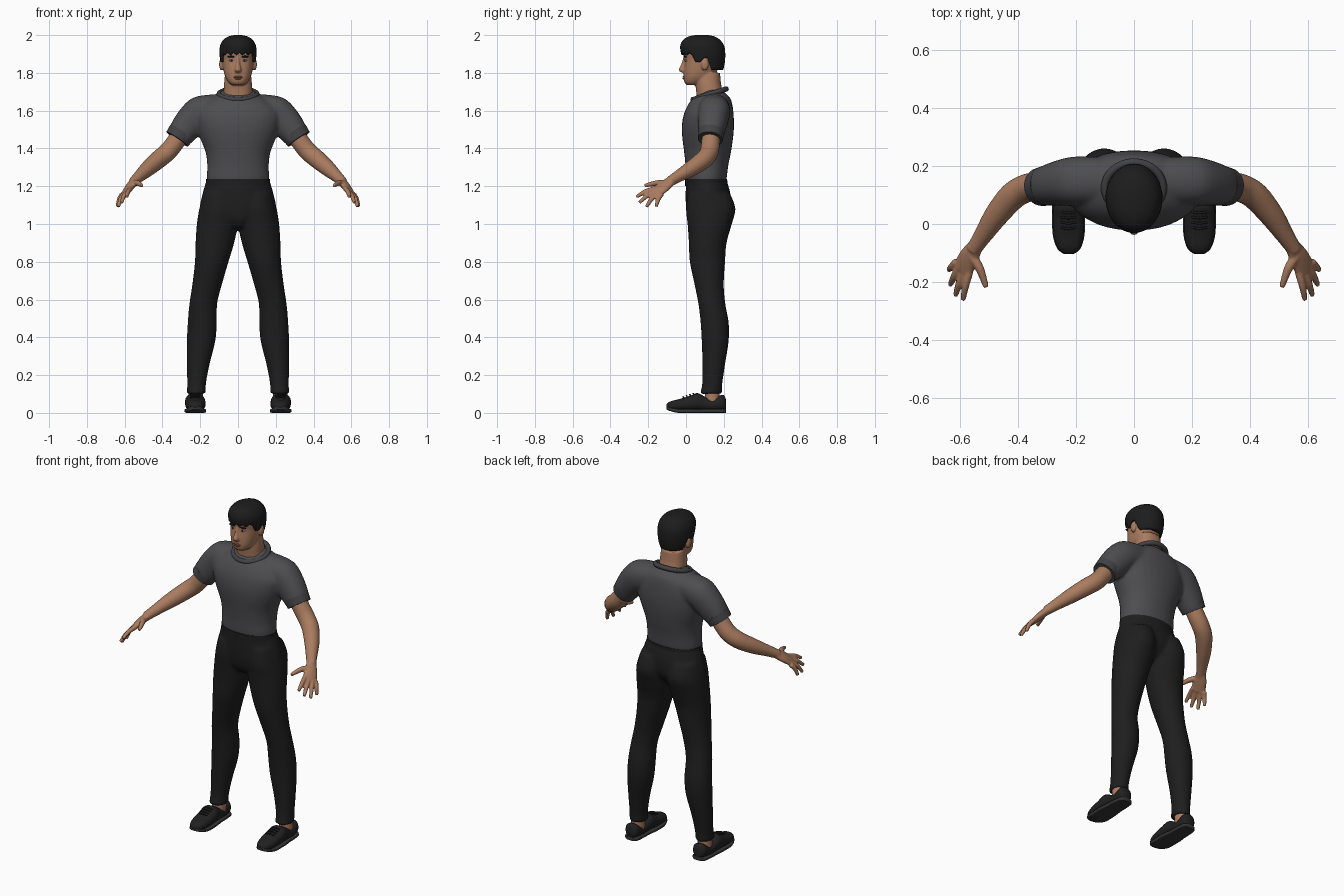
import bpy, bmesh, math
from mathutils import Vector

cube = bpy.data.objects.get("Cube")
if cube:
    bpy.data.objects.remove(cube, do_unlink=True)


def material(name, colour, rough=0.8):
    m = bpy.data.materials.new(name)
    m.use_nodes = True
    m.diffuse_color = (*colour, 1)
    node = m.node_tree.nodes["Principled BSDF"]
    node.inputs["Base Color"].default_value = (*colour, 1)
    node.inputs["Roughness"].default_value = rough
    return m


SKIN = material("skin", (0.40, 0.20, 0.115))
HAIR = material("dark hair", (0.012, 0.012, 0.012))
SHIRT = material("shirt grey", (0.075, 0.075, 0.082))
TRIM = material("trim grey", (0.055, 0.055, 0.061))
CLOTH = material("trouser black", (0.013, 0.013, 0.013))
SHOE = material("shoe black", (0.015, 0.015, 0.016))
SOLE = material("sole grey", (0.035, 0.035, 0.037))
LIP = material("lip", (0.27, 0.11, 0.075))
EYE = material("eye white", (0.42, 0.38, 0.34))


# Cross-section stations are (centre, half axis u, half axis v)
def levels(rows):
    """Horizontal sections from (z, x0, x1, y0, y1)."""
    return [(Vector(((a + b) / 2, (c + d) / 2, z)),
             Vector(((b - a) / 2, 0, 0)), Vector((0, (d - c) / 2, 0)))
            for z, a, b, c, d in rows]


def body(rows):
    """Symmetric horizontal sections from (z, half width, front, back)."""
    return levels([(z, -w, w, f, b) for z, w, f, b in rows])


def lengthwise(rows):
    """Sections across y from (y, x0, x1, z0, z1)."""
    return [(Vector(((a + b) / 2, y, (c + d) / 2)),
             Vector(((b - a) / 2, 0, 0)), Vector((0, 0, (d - c) / 2)))
            for y, a, b, c, d in rows]


def limb(rows, across=(0, 1, 0)):
    """Sections square to a path from (x, y, z, radius[, radius across])."""
    pts = [Vector(r[:3]) for r in rows]
    out = []
    for i, r in enumerate(rows):
        tangent = (pts[min(i + 1, len(pts) - 1)] - pts[max(i - 1, 0)]).normalized()
        v = Vector(across)
        v = (v - tangent * v.dot(tangent)).normalized()
        out.append((pts[i], v.cross(tangent) * r[3], v * r[-1]))
    return out


def ball(centre, size):
    out = []
    for k in range(9):
        a = math.pi * k / 8
        r = max(math.sin(a), 0.03)
        out.append((Vector(centre) - Vector((0, 0, size[2] * math.cos(a))),
                    Vector((size[0] * r, 0, 0)), Vector((0, size[1] * r, 0))))
    return out


def flip(stations, side=-1):
    return [tuple(Vector((side * v.x, v.y, v.z)) for v in s) for s in stations]


def loft(bm, stations, p, n, sub=4):
    pts = [stations[0]] + stations + [stations[-1]]
    rings = []
    for i in range(1, len(pts) - 2):
        for k in range(sub + (i == len(pts) - 3)):
            t = k / sub
            c, u, v = [0.5 * (2 * b + (c - a) * t + (2 * a - 5 * b + 4 * c - d) * t ** 2
                              + (3 * b - a - 3 * c + d) * t ** 3)
                       for a, b, c, d in zip(*pts[i - 1:i + 3])]
            ring = []
            for j in range(n):
                ang = math.tau * j / n
                e, f = [math.copysign(abs(w) ** (2 / p), w)
                        for w in (math.cos(ang), math.sin(ang))]
                ring.append(bm.verts.new(c + u * e + v * f))
            rings.append(ring)
    for a, b in zip(rings, rings[1:]):
        for j in range(n):
            bm.faces.new((a[j], a[(j + 1) % n], b[(j + 1) % n], b[j]))
    bm.faces.new(rings[0])
    bm.faces.new(rings[-1])


def solid(name, mat, parts, p=2.0, n=32, voxel=0, relax=4):
    """Loft the parts; with a voxel size, fuse them into one soft skin."""
    bm = bmesh.new()
    for part in parts:
        loft(bm, part, p, n)
    bmesh.ops.recalc_face_normals(bm, faces=bm.faces)
    me = bpy.data.meshes.new(name)
    bm.to_mesh(me)
    bm.free()
    me.shade_smooth()
    me.set_sharp_from_angle(angle=math.radians(50))
    me.materials.append(mat)
    ob = bpy.data.objects.new(name, me)
    bpy.context.scene.collection.objects.link(ob)
    if voxel:
        fuse = ob.modifiers.new("fuse", 'REMESH')
        fuse.mode, fuse.voxel_size, fuse.use_smooth_shade = 'VOXEL', voxel, True
        soft = ob.modifiers.new("soften", 'SMOOTH')
        soft.factor, soft.iterations = 0.5, relax
    return ob


# Trousers
leg = levels([(1.16, .01, .185, .01, .235), (1.08, 0, .205, 0, .262), (1.0, 0, .218, .008, .243),
              (.9, .02, .225, .015, .215), (.8, .05, .228, .02, .207), (.68, .085, .242, .045, .2),
              (.58, .11, .257, .065, .208), (.48, .112, .266, .077, .226),
              (.38, .12, .271, .083, .226), (.25, .152, .271, .087, .206),
              (.15, .17, .269, .085, .192), (.1, .17, .272, .072, .192)])
pelvis = body([(1.235, .166, 0, .214), (1.16, .188, -.002, .235), (1.08, .2, 0, .235),
               (1.02, .15, .012, .2), (.98, .06, .04, .15)])
solid("trousers", CLOTH, [pelvis, leg, flip(leg)], voxel=.009, relax=6)
solid("waistband", CLOTH, [body([(1.2, .172, -.004, .22), (1.238, .169, -.004, .218)])])

# Shirt
torso = body([(1.2, .155, .01, .205), (1.24, .165, 0, .215), (1.31, .163, -.003, .224),
              (1.38, .172, -.01, .238), (1.46, .203, -.02, .25), (1.52, .222, -.022, .254),
              (1.58, .23, -.012, .252), (1.63, .2, .01, .246), (1.665, .15, .035, .235),
              (1.69, .105, .07, .212), (1.71, .085, .1, .19)])
sleeve = limb([(.1, .15, 1.615, .075, .08), (.2, .148, 1.59, .088, .085),
               (.26, .14, 1.53, .083, .077), (.32, .128, 1.452, .067, .064)])
solid("shirt", SHIRT, [torso, sleeve, flip(sleeve)], p=2.15, voxel=.009, relax=6)
cuff = limb([(.297, .133, 1.486, .073, .07), (.322, .128, 1.449, .069, .066)])
for side, label in ((1, "left"), (-1, "right")):
    solid(label + "_cuff", TRIM, [flip(cuff, side)])

# Collar band
curve = bpy.data.curves.new("collar", 'CURVE')
curve.dimensions, curve.bevel_depth, curve.bevel_resolution = '3D', .014, 3
spline = curve.splines.new('POLY')
spline.points.add(47)
spline.use_cyclic_u = True
for i, pt in enumerate(spline.points):
    c, s = math.cos(math.tau * i / 48), math.sin(math.tau * i / 48)
    pt.co = (.1 * c, .125 + .088 * s, 1.687 + .028 * s, 1)
curve.materials.append(TRIM)
bpy.context.scene.collection.objects.link(bpy.data.objects.new("collar", curve))

# Arms and hands
across = (.045, .04, -.03)
arm = limb([(.28, .135, 1.51, .048), (.335, .13, 1.428, .049), (.375, .122, 1.38, .049),
            (.42, .095, 1.342, .048), (.475, .03, 1.295, .042), (.525, -.045, 1.25, .031),
            (.555, -.09, 1.222, .026)])
palm = limb([(.545, -.075, 1.23, .022, .027), (.57, -.115, 1.2, .021, .038),
             (.592, -.16, 1.168, .015, .042)], across)
thumb = limb([(.56, -.11, 1.215, .018), (.532, -.155, 1.217, .015), (.51, -.218, 1.203, .01)])
hand = [arm, palm, thumb]
for base, tip in (((.568, -.165, 1.187), (.59, -.262, 1.143)),
                  ((.586, -.16, 1.173), (.616, -.247, 1.113)),
                  ((.602, -.148, 1.163), (.634, -.21, 1.09)),
                  ((.612, -.13, 1.158), (.639, -.158, 1.092))):
    mid = (Vector(base) + Vector(tip)) / 2 + Vector((.003, -.003, .006))
    hand.append(limb([(*base, .014), (*mid, .0125), (*tip, .009)]))
for side, label in ((1, "left"), (-1, "right")):
    solid(label + "_arm", SKIN, [flip(part, side) for part in hand], n=20, voxel=.005, relax=3)

# Head, neck, nose and ears
skull = body([(1.735, .03, .005, .06), (1.75, .05, -.008, .1), (1.78, .068, -.013, .14),
              (1.82, .078, -.012, .17), (1.87, .084, -.008, .19), (1.905, .085, -.014, .195),
              (1.95, .075, 0, .185), (1.98, .04, .04, .15)])
neck = body([(1.6, .08, .06, .2), (1.69, .077, .055, .195), (1.74, .074, .05, .186),
             (1.8, .068, .05, .18)])
nose = body([(1.88, .008, -.015, .01), (1.845, .011, -.026, .01), (1.816, .018, -.039, .01),
             (1.802, .014, -.024, .01)])
ear = ball((.088, .1, 1.845), (.012, .02, .032))
solid("head", SKIN, [skull, neck, nose, ear, flip(ear)], p=2.3, voxel=.005, relax=4)
solid("lips", LIP, [ball((0, -.011, 1.779), (.025, .008, .005)),
                    ball((0, -.01, 1.77), (.02, .008, .005))], n=16)
for side, label in ((1, "left"), (-1, "right")):
    for part, mat, centre, size in (
            ("eye", EYE, (.033, .002, 1.866), (.014, .008, .006)),
            ("iris", HAIR, (.033, -.002, 1.866), (.006, .006, .006)),
            ("eyebrow", HAIR, (.035, -.004, 1.886), (.022, .009, .005))):
        solid(label + "_" + part, mat, [flip(ball(centre, size), side)], n=16)

# Hair cap, its lower edge raised to the hairline
hair = solid("hair", HAIR, [body([
    (1.795, .075, .005, .19), (1.84, .09, -.015, .203), (1.89, .097, -.024, .208),
    (1.94, .096, -.031, .203), (1.975, .078, -.015, .18), (1.993, .05, .015, .15),
    (2.0, .02, .05, .12)])], n=72)
KNOTS = [(-1, 1.9), (.03, 1.9), (.05, 1.858), (.08, 1.858), (.09, 1.878), (.115, 1.878),
         (.135, 1.815), (1, 1.8)]
for v in hair.data.vertices:
    for (y0, z0), (y1, z1) in zip(KNOTS, KNOTS[1:]):
        if y0 <= v.co.y < y1:
            edge = z0 + (z1 - z0) * (v.co.y - y0) / (y1 - y0)
    if v.co.y < .03:
        edge += .006 * math.sin(200 * v.co.x)
    v.co.z = max(v.co.z, edge)

# Shoes, soles, laces and bare ankles
last = [(-.103, .21, .24, .025, .045), (-.085, .188, .262, .012, .06),
        (-.04, .174, .277, .01, .072), (.02, .172, .28, .01, .09), (.06, .175, .28, .01, .105),
        (.1, .18, .275, .01, .086), (.14, .181, .274, .01, .07), (.18, .184, .27, .01, .092),
        (.2, .188, .265, .012, .094), (.212, .2, .25, .02, .07)]
sole = [(y, a - .003, b + .003, max(0, -.06 - y) * .4, .022 + max(0, -.06 - y) * .3)
        for y, a, b, c, d in last]
ankle = levels([(.15, .188, .26, .1, .175), (.1, .185, .262, .1, .178), (.05, .186, .264, .1, .18)])
laces = [limb([(.2, y, z, .004), (.226, y - .004, z + .006, .004), (.252, y, z, .004)])
         for y, z in ((-.012 + .018 * i, .08 + .0055 * i) for i in range(4))]
for side, label in ((1, "left"), (-1, "right")):
    solid(label + "_shoe", SHOE, [flip(lengthwise(last), side)], p=2.3)
    solid(label + "_sole", SOLE, [flip(lengthwise(sole), side)], p=5)
    solid(label + "_ankle", SKIN, [flip(ankle, side)])
    solid(label + "_laces", CLOTH, [flip(lace, side) for lace in laces], n=8)
